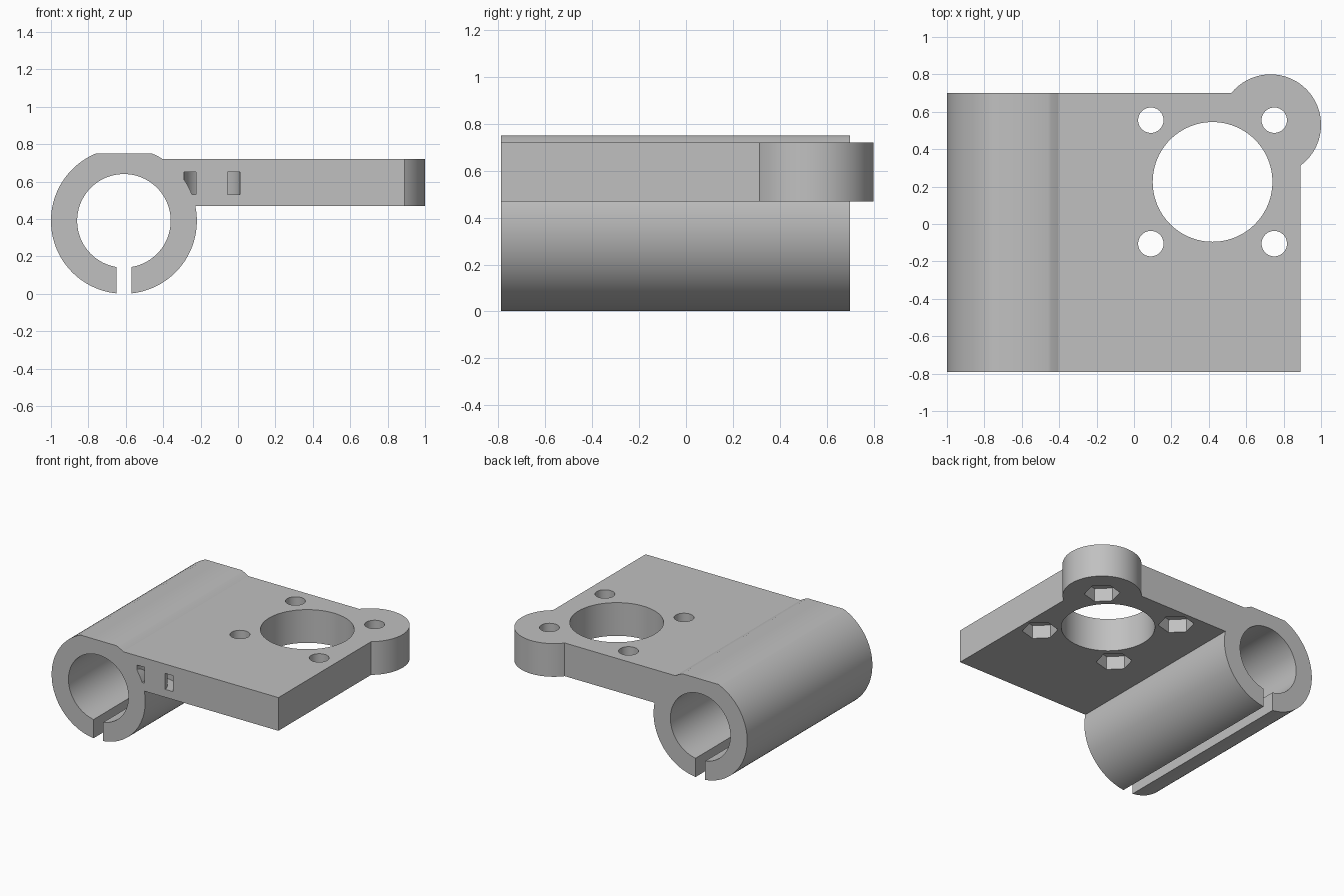
import bpy
import bmesh
from math import radians

cube = bpy.data.objects.get("Cube")
if cube:
    bpy.data.objects.remove(cube, do_unlink=True)

grey = bpy.data.materials.new("plain_grey")
grey.use_nodes = True
GREY = (0.53, 0.53, 0.53, 1)
grey.diffuse_color = GREY
grey.node_tree.nodes["Principled BSDF"].inputs["Base Color"].default_value = GREY

FRONT, BACK = -0.79, 0.70
PLATE_LOW, PLATE_HIGH = 0.47, 0.72
TUBE_X, TUBE_Z, TUBE_R, BORE_R = -0.61, 0.39, 0.39, 0.25
MOTOR_X, MOTOR_Y, SCREW_STEP = 0.42, 0.225, 0.33


def box(name, x0, x1, y0, y1, z0, z1):
    bpy.ops.mesh.primitive_cube_add(size=1, location=((x0 + x1) / 2, (y0 + y1) / 2, (z0 + z1) / 2))
    ob = bpy.context.object
    ob.name = name
    ob.scale = (x1 - x0, y1 - y0, z1 - z0)
    bpy.ops.object.transform_apply(location=True, rotation=True, scale=True)
    return ob


def upright(name, x, y, r, z0, z1, sides=96, turn=0):
    bpy.ops.mesh.primitive_cylinder_add(vertices=sides, radius=r, depth=z1 - z0,
                                        location=(x, y, (z0 + z1) / 2), rotation=(0, 0, turn))
    bpy.context.object.name = name
    return bpy.context.object


def lengthwise(name, r, y0, y1):
    bpy.ops.mesh.primitive_cylinder_add(vertices=128, radius=r, depth=y1 - y0,
                                        location=(TUBE_X, (y0 + y1) / 2, TUBE_Z),
                                        rotation=(radians(90), 0, 0))
    bpy.context.object.name = name
    return bpy.context.object


def combine(target, other, operation):
    """Apply a boolean and discard the tool."""
    other.hide_render = True
    mod = target.modifiers.new("combine", 'BOOLEAN')
    mod.operation = operation
    mod.solver = 'EXACT'
    mod.object = other
    bpy.context.view_layer.objects.active = target
    bpy.ops.object.modifier_apply(modifier=mod.name)
    bpy.data.objects.remove(other, do_unlink=True)


# Mounting plate with the rounded corner lobe
bracket = box("mounting_bracket", -0.47, 0.89, FRONT, BACK, PLATE_LOW, PLATE_HIGH)
combine(bracket, upright("corner_lobe", 0.73, 0.53, 0.27, PLATE_LOW, PLATE_HIGH), 'UNION')

# Curved tie channel opening twice on the front edge
channel = upright("tie_channel", -0.14, FRONT, 0.15, 0.53, 0.65, 64)
combine(channel, upright("tie_core", -0.14, FRONT, 0.085, 0.4, 0.8, 64), 'DIFFERENCE')
combine(bracket, channel, 'DIFFERENCE')

# Clamp tube, flattened on top
tube = lengthwise("clamp_tube", TUBE_R, FRONT, BACK)
combine(tube, box("flat_cut", -1.2, 0, -1, 1, 0.75, 1), 'DIFFERENCE')
combine(bracket, tube, 'UNION')

# Bore and the clamping slot underneath
combine(bracket, lengthwise("bore", BORE_R, -1, 1), 'DIFFERENCE')
combine(bracket, box("clamp_slot", TUBE_X - 0.04, TUBE_X + 0.04, -1, 1, -0.1, 0.3), 'DIFFERENCE')

# Large opening, screw holes and hexagonal nut pockets
combine(bracket, upright("large_opening", MOTOR_X, MOTOR_Y, 0.32, 0.3, 0.9), 'DIFFERENCE')
for sx in (-1, 1):
    for sy in (-1, 1):
        x, y = MOTOR_X + sx * SCREW_STEP, MOTOR_Y + sy * SCREW_STEP
        combine(bracket, upright("screw_hole", x, y, 0.068, 0.3, 0.9, 48), 'DIFFERENCE')
        combine(bracket, upright("nut_pocket", x, y, 0.122, 0.37, PLATE_LOW + 0.1, 6, radians(45)),
                'DIFFERENCE')

# Clean up, shade and colour
bm = bmesh.new()
bm.from_mesh(bracket.data)
bmesh.ops.remove_doubles(bm, verts=bm.verts, dist=0.0002)
bmesh.ops.recalc_face_normals(bm, faces=bm.faces)
bm.to_mesh(bracket.data)
bm.free()
bracket.data.materials.clear()
bracket.data.materials.append(grey)
bpy.ops.object.select_all(action='DESELECT')
bracket.select_set(True)
bpy.context.view_layer.objects.active = bracket
bpy.ops.object.shade_smooth_by_angle(angle=radians(30))
